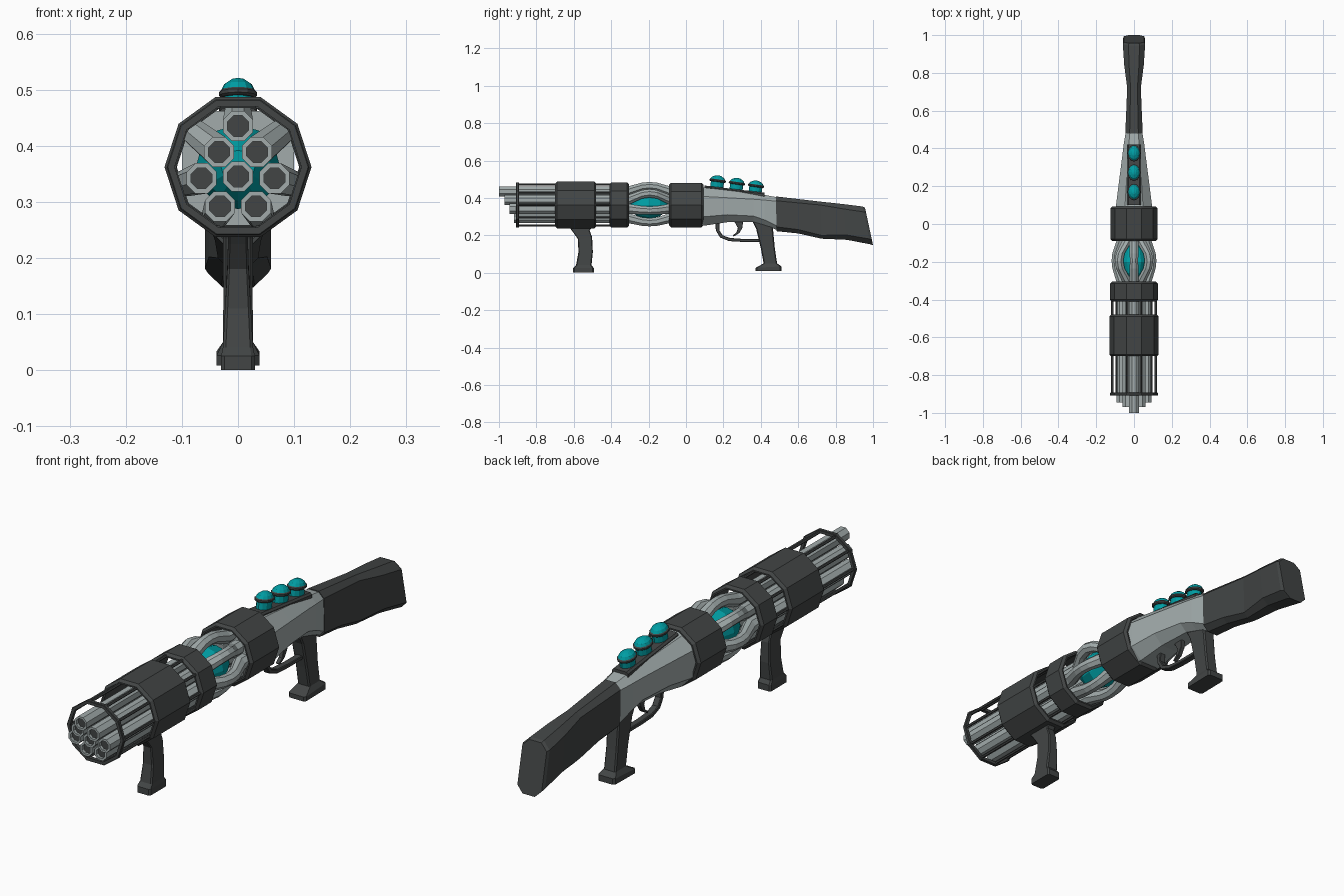
import bpy, bmesh
from math import sin, cos, pi, radians
from mathutils import Vector, Matrix

cube = bpy.data.objects.get("Cube")
if cube:
    bpy.data.objects.remove(cube, do_unlink=True)


def material(name, r, g, b):
    m = bpy.data.materials.new(name)
    m.use_nodes = True
    m.diffuse_color = (r, g, b, 1)
    m.node_tree.nodes["Principled BSDF"].inputs["Base Color"].default_value = (r, g, b, 1)
    return m


DARK = material("dark gunmetal", 0.055, 0.06, 0.06)
STEEL = material("pale steel", 0.36, 0.41, 0.41)
TEAL = material("teal glow", 0.0, 0.34, 0.37)
AXIS = 0.362   # height of the barrel axis


def skin(name, rings, mats, loop=False, first_cap=0, matrix=None):
    """Join equal rings of points with quads, then cap the ends or close the loop."""
    bm = bmesh.new()
    vs = [[bm.verts.new(p) for p in ring] for ring in rings]
    n = len(vs[0])
    for k in range(len(vs) if loop else len(vs) - 1):
        a, b = vs[k], vs[(k + 1) % len(vs)]
        for i in range(n):
            j = (i + 1) % n
            bm.faces.new((a[i], a[j], b[j], b[i]))
    if not loop:
        bm.faces.new(vs[0]).material_index = first_cap
        bm.faces.new(vs[-1])
    bmesh.ops.recalc_face_normals(bm, faces=bm.faces)
    if matrix:
        bm.transform(matrix)
    mesh = bpy.data.meshes.new(name)
    bm.to_mesh(mesh)
    bm.free()
    for m in mats:
        mesh.materials.append(m)
    ob = bpy.data.objects.new(name, mesh)
    bpy.context.collection.objects.link(ob)
    return ob


def circle_y(r, y, x=0, z=AXIS, n=10, phase=0):
    return [(x + r * cos(2 * pi * i / n + phase), y, z + r * sin(2 * pi * i / n + phase))
            for i in range(n)]


def circle_z(r, z, n=12, stretch=1.3):
    return [(r * cos(2 * pi * i / n), stretch * r * sin(2 * pi * i / n), z) for i in range(n)]


def section(ya, za, yb, zb, w, c=0.3):
    """Chamfered box outline spanning the side-view points a and b, with half width w."""
    a, b = Vector((0, ya, za)), Vector((0, yb, zb))
    d = min(c * w, 0.4 * (b - a).length) / (b - a).length
    pts = [(w - c * w, 0), (w, d), (w, 1 - d), (w - c * w, 1)]
    pts += [(-x, t) for x, t in reversed(pts)]
    return [a.lerp(b, t) + Vector((x, 0, 0)) for x, t in pts]


def loft(name, mat, rows, c=0.3):
    return skin(name, [section(*row, c) for row in rows], [mat])


def sleeve(name, y0, y1, r, wall, bevel):
    """Hollow ten-sided tube with bevelled outer rims."""
    prof = [(r - wall, y0), (r - bevel, y0), (r, y0 + bevel),
            (r, y1 - bevel), (r - bevel, y1), (r - wall, y1)]
    return skin(name, [circle_y(a, y) for a, y in prof], [DARK], loop=True)


# Hollow sleeves around the barrels
sleeve("muzzle_ring", -0.908, -0.893, 0.127, 0.014, 0.002)
sleeve("front_sleeve", -0.70, -0.48, 0.131, 0.016, 0.01)
sleeve("middle_sleeve", -0.41, -0.305, 0.127, 0.016, 0.01)
sleeve("rear_collar", -0.09, 0.093, 0.125, 0.016, 0.01)

# Thin rods tying muzzle ring and sleeves together
for i in range(10):
    a = 2 * pi * i / 10
    x, z = 0.115 * cos(a), AXIS + 0.115 * sin(a)
    skin(f"tie_rod_{i + 1}", [circle_y(0.006, y, x, z, 6) for y in (-0.9, -0.33)], [DARK])

# Barrels: stepped muzzles, outer ones bulge around the core
barrels = [(0, 0.435, -1.0), (0.034, 0.389, -0.97), (-0.034, 0.389, -0.97),
           (0.065, 0.342, -0.945), (-0.065, 0.342, -0.945), (0, 0.345, -0.945),
           (0.032, 0.292, -0.92), (-0.032, 0.292, -0.92)]
for k, (x, z, y0) in enumerate(barrels):
    R, hole = 0.029, 0.02
    out = Vector((x, z - AXIS))
    central = out.length < 0.03
    bulge = out if central else out.normalized() * 0.101
    stops = [(-0.31, 0), (-0.235, 0.85), (-0.195, 1), (-0.155, 0.85), (-0.085, 0), (-0.05, 0)]
    ph = pi / 8
    rings = [circle_y(hole, y0 + 0.012, x, z, 8, ph), circle_y(hole, y0, x, z, 8, ph),
             circle_y(R, y0, x, z, 8, ph)]
    for y, t in stops:
        p = out.lerp(bulge, t)
        rings.append(circle_y(R - 0.005 * t, y, p.x, p.y + AXIS, 8, ph))
    skin(f"barrel_{k + 1}", rings, [STEEL, DARK], first_cap=1)

# Glowing core inside the bulging barrels
core = [(0.03, -0.3), (0.06, -0.26), (0.075, -0.2), (0.06, -0.14), (0.03, -0.1)]
skin("energy_core", [circle_y(r, y, n=12) for r, y in core], [TEAL])

# Receiver, tapering back to the stock
loft("receiver", STEEL, [
    (0.05, 0.462, 0.05, 0.255, 0.1),
    (0.10, 0.455, 0.10, 0.252, 0.095),
    (0.22, 0.441, 0.22, 0.270, 0.08),
    (0.36, 0.424, 0.36, 0.272, 0.062),
    (0.42, 0.416, 0.42, 0.255, 0.055),
    (0.495, 0.402, 0.495, 0.225, 0.042)], 0.5)

# Shoulder stock with slanted butt
loft("stock", DARK, [
    (0.48, 0.408, 0.485, 0.222, 0.046),
    (0.60, 0.394, 0.60, 0.210, 0.041),
    (0.72, 0.380, 0.725, 0.182, 0.036),
    (0.84, 0.367, 0.86, 0.176, 0.052),
    (0.945, 0.354, 0.985, 0.152, 0.059),
    (0.957, 0.348, 1.0, 0.147, 0.054)], 0.5)

# Grips with flared feet
loft("rear_grip", DARK, [
    (0.35, 0.285, 0.47, 0.285, 0.027),
    (0.375, 0.235, 0.465, 0.235, 0.027),
    (0.40, 0.13, 0.475, 0.13, 0.026),
    (0.415, 0.05, 0.487, 0.05, 0.027),
    (0.372, 0.026, 0.51, 0.034, 0.038),
    (0.372, 0.008, 0.51, 0.010, 0.038)], 0.2)
loft("front_grip", DARK, [
    (-0.63, 0.25, -0.50, 0.25, 0.018),
    (-0.61, 0.225, -0.515, 0.225, 0.018),
    (-0.578, 0.18, -0.502, 0.19, 0.019),
    (-0.575, 0.11, -0.498, 0.11, 0.023),
    (-0.588, 0.04, -0.505, 0.04, 0.027),
    (-0.603, 0.025, -0.493, 0.025, 0.03),
    (-0.603, 0.0, -0.493, 0.0, 0.03)], 0.2)

# Trigger guard and trigger
loft("trigger_guard", DARK, [
    (0.155, 0.275, 0.18, 0.275, 0.014),
    (0.16, 0.225, 0.178, 0.228, 0.014),
    (0.182, 0.188, 0.196, 0.2, 0.014),
    (0.23, 0.169, 0.234, 0.186, 0.014),
    (0.30, 0.165, 0.30, 0.181, 0.014),
    (0.40, 0.165, 0.40, 0.181, 0.014)], 0.2)
loft("trigger", DARK, [
    (0.255, 0.28, 0.305, 0.28, 0.009),
    (0.277, 0.24, 0.302, 0.24, 0.009),
    (0.27, 0.215, 0.285, 0.212, 0.009),
    (0.25, 0.2, 0.256, 0.194, 0.008)], 0.2)

# Lamp rail and three domed lamps on the sloping top
loft("lamp_rail", DARK, [
    (0.10, 0.466, 0.10, 0.44, 0.036),
    (0.42, 0.428, 0.42, 0.40, 0.036)], 0.2)
lamp_parts = [("base", TEAL, [(0.027, -0.005), (0.027, 0.028)]),
              ("ring", DARK, [(0.03, 0.024), (0.034, 0.028), (0.034, 0.034), (0.03, 0.038)]),
              ("dome", TEAL, [(0.031, 0.036), (0.025, 0.048), (0.012, 0.057), (0.004, 0.059)])]
for k, y in enumerate((0.165, 0.268, 0.37)):
    place = Matrix.Translation((0, y, 0.484 - 0.135 * y)) @ Matrix.Rotation(radians(-8), 4, 'X')
    for part, mat, prof in lamp_parts:
        skin(f"lamp_{part}_{k + 1}", [circle_z(r, z) for r, z in prof], [mat], matrix=place)
